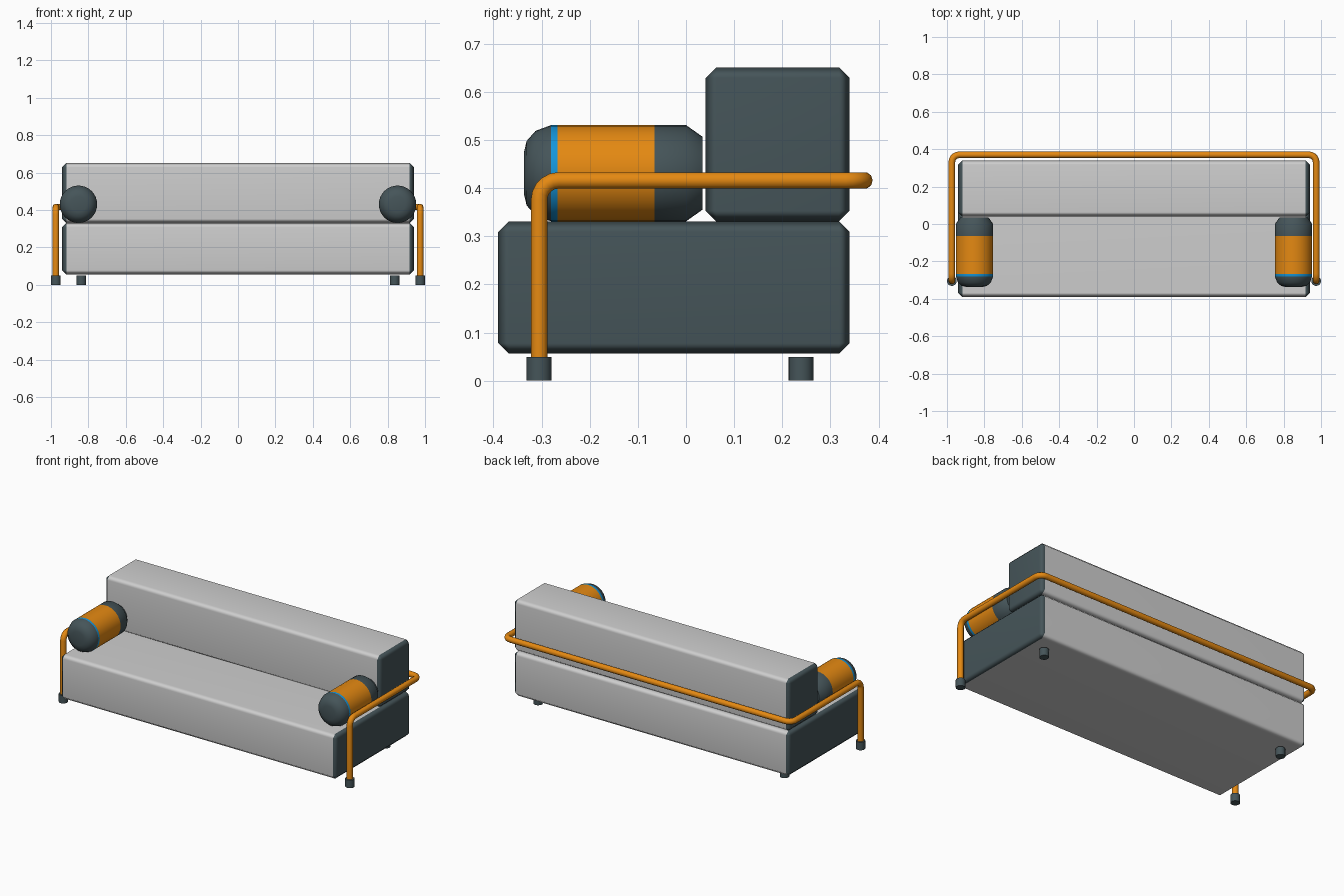
import bpy, bmesh, math
from mathutils import Vector

if "Cube" in bpy.data.objects:
    bpy.data.objects.remove(bpy.data.objects["Cube"])


def material(name, rgb):
    m = bpy.data.materials.new(name)
    m.diffuse_color = (*rgb, 1)
    m.use_nodes = True
    m.node_tree.nodes["Principled BSDF"].inputs["Base Color"].default_value = m.diffuse_color
    return m


GREY = material("light grey fabric", (0.62, 0.62, 0.62))
SLATE = material("dark slate", (0.06, 0.09, 0.1))
ORANGE = material("orange", (0.78, 0.25, 0.006))
BLUE = material("blue piping", (0.007, 0.3, 0.7))


def finish(bm, name, mats, angle=50):
    bmesh.ops.recalc_face_normals(bm, faces=bm.faces)
    me = bpy.data.meshes.new(name)
    bm.to_mesh(me)
    bm.free()
    ob = bpy.data.objects.new(name, me)
    bpy.context.collection.objects.link(ob)
    for m in mats:
        me.materials.append(m)
    smooth(ob, angle)
    return ob


def smooth(ob, angle):
    bpy.ops.object.select_all(action='DESELECT')
    ob.select_set(True)
    bpy.context.view_layer.objects.active = ob
    bpy.ops.object.shade_smooth_by_angle(angle=math.radians(angle))


# Bevelled cushion block: grey body with slate end caps
def cushion(name, lo, hi, bevel=0.022):
    lo, hi = Vector(lo), Vector(hi)
    bm = bmesh.new()
    bmesh.ops.create_cube(bm, size=1)
    for v in bm.verts:
        v.co = (lo + hi) / 2 + v.co * (hi - lo)
    bmesh.ops.bevel(bm, geom=bm.edges[:], offset=bevel, segments=1,
                    affect='EDGES', profile=0.5)
    bm.normal_update()
    for f in bm.faces:
        f.material_index = 1 if abs(f.normal.x) > 0.3 else 0
    ob = finish(bm, name, [GREY, SLATE], 60)
    ob.modifiers.new("even shading", 'WEIGHTED_NORMAL').keep_sharp = True


cushion("seat", (-0.94, -0.39, 0.056), (0.94, 0.34, 0.331))
cushion("backrest", (-0.94, 0.041, 0.331), (0.94, 0.34, 0.651))


# Bolster cushion: lathe along y, coloured in bands
def bolster(name, x, z, n=32):
    prof = [(-0.337, 0.042), (-0.331, 0.067), (-0.3125, 0.088), (-0.28, 0.1),
            (-0.267, 0.1), (-0.065, 0.1), (0.0, 0.1), (0.034, 0.076)]
    bm = bmesh.new()
    rings = [[bm.verts.new((x + r * math.cos(2 * math.pi * i / n), y,
                            z + r * math.sin(2 * math.pi * i / n)))
              for i in range(n)] for y, r in prof]
    for a, b in zip(rings, rings[1:]):
        for i in range(n):
            j = (i + 1) % n
            bm.faces.new((a[i], a[j], b[j], b[i]))
    bm.faces.new(rings[0])
    bm.faces.new(rings[-1])
    for f in bm.faces:
        y = f.calc_center_median().y
        f.material_index = 2 if -0.28 < y < -0.267 else 1 if -0.267 < y < -0.065 else 0
    finish(bm, name, [SLATE, ORANGE, BLUE], 40)


# Foot: short cylinder
def foot(name, x, y):
    bm = bmesh.new()
    bmesh.ops.create_cone(bm, cap_ends=True, segments=20, radius1=0.026,
                          radius2=0.026, depth=0.049)
    bmesh.ops.translate(bm, verts=bm.verts, vec=(x, y, 0.0245))
    finish(bm, name, [SLATE])


for side, s in (("left", -1), ("right", 1)):
    bolster(side + "_bolster", s * 0.853, 0.431)
    foot(side + "_front_foot", s * 0.974, -0.305)
    foot(side + "_rear_foot", s * 0.838, 0.239)


# Tube frame: front legs, side arms and rear rail in one bent tube
def rounded_path(corners, r, steps=5):
    pts = [corners[0]]
    for p, c, q in zip(corners, corners[1:], corners[2:]):
        u, w = (p - c).normalized(), (q - c).normalized()
        centre = c + (u + w) * r
        for k in range(steps + 1):
            t = math.pi / 2 * k / steps
            pts.append(centre - w * r * math.cos(t) - u * r * math.sin(t))
    return pts + [corners[-1]]


path = rounded_path([Vector(p) for p in (
    (-0.974, -0.305, 0.04), (-0.974, -0.305, 0.416), (-0.974, 0.37, 0.416),
    (0.974, 0.37, 0.416), (0.974, -0.305, 0.416), (0.974, -0.305, 0.04))], 0.04)
cu = bpy.data.curves.new("tube_frame", 'CURVE')
cu.dimensions = '3D'
cu.bevel_depth = 0.0178
cu.bevel_resolution = 3
cu.use_fill_caps = True
sp = cu.splines.new('POLY')
sp.points.add(len(path) - 1)
for pt, co in zip(sp.points, path):
    pt.co = (*co, 1)
cu.materials.append(ORANGE)
tube = bpy.data.objects.new("tube_frame", cu)
bpy.context.collection.objects.link(tube)
bpy.ops.object.select_all(action='DESELECT')
tube.select_set(True)
bpy.context.view_layer.objects.active = tube
bpy.ops.object.convert(target='MESH')
smooth(bpy.context.view_layer.objects.active, 50)
